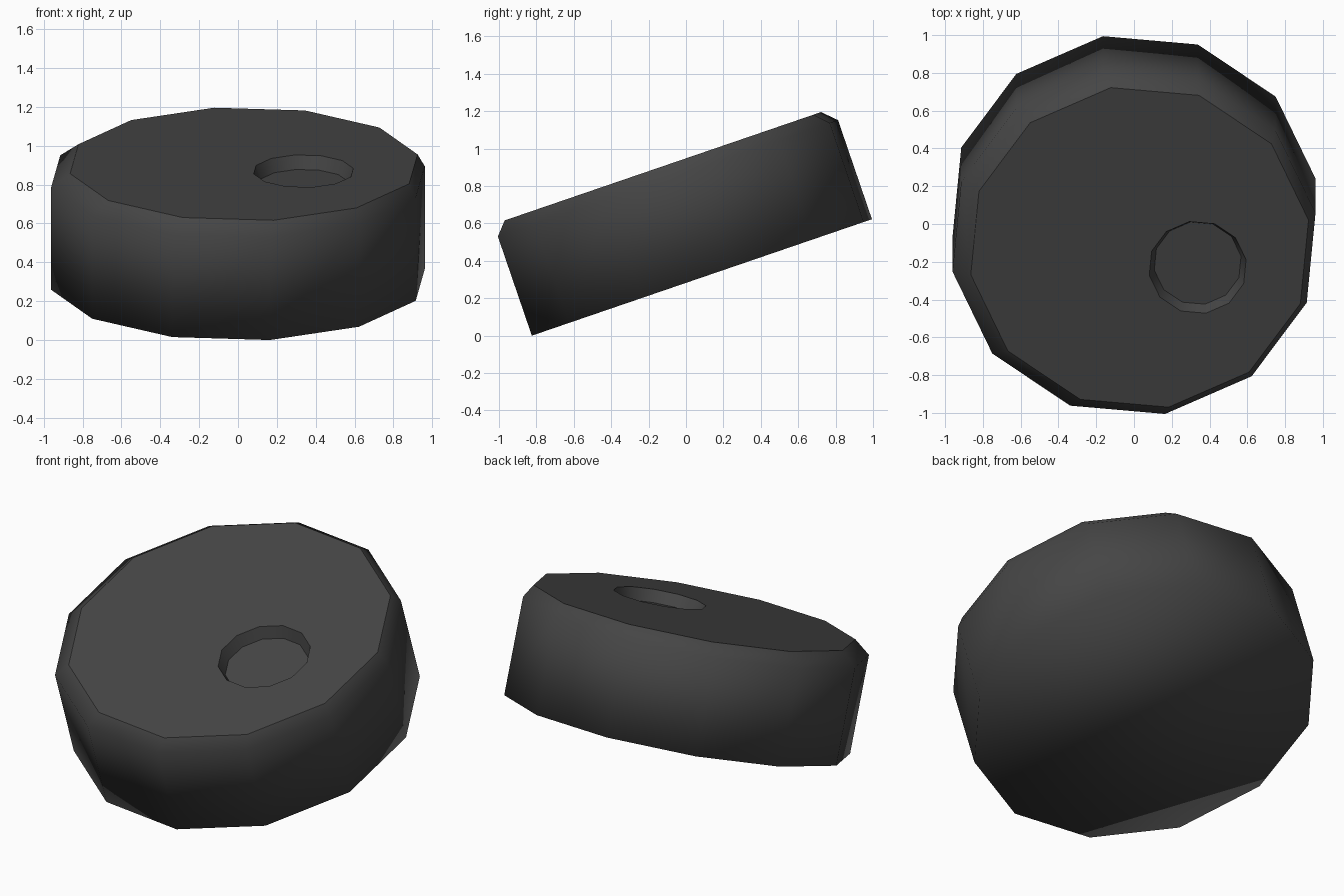
import bpy, bmesh, math
from mathutils import Matrix

cube = bpy.data.objects.get("Cube")
if cube:
    bpy.data.objects.remove(cube)

SIDES = 12
TURN = math.radians(9.7)

# Single dark rubber colour
mat = bpy.data.materials.new("dark_charcoal")
colour = (0.06, 0.06, 0.06, 1)
mat.use_nodes = True
mat.diffuse_color = colour
bsdf = next(n for n in mat.node_tree.nodes if n.type == 'BSDF_PRINCIPLED')
bsdf.inputs["Base Color"].default_value = colour

bm = bmesh.new()


def ring(x, y, z, radius):
    """One twelve-sided loop of vertices."""
    angles = [TURN + math.tau * i / SIDES for i in range(SIDES)]
    return [bm.verts.new((x + radius * math.cos(a), y + radius * math.sin(a), z))
            for a in angles]


def crease(loop):
    """Keep the shading edge sharp around a loop."""
    for i in range(SIDES):
        bm.edges.get((loop[i - 1], loop[i])).smooth = False


# Base, shoulder, bevelled top, dimple rim and dimple floor
base = ring(0, 0, 0, 0.975)
shoulder = ring(0, 0, 0.56, 0.975)
top = ring(0.03, -0.005, 0.63, 0.907)
rim = ring(0.337, -0.117, 0.63, 0.26)
floor = ring(0.337, -0.117, 0.56, 0.233)
loops = [base, shoulder, top, rim, floor]

for low, high in zip(loops, loops[1:]):
    for i in range(SIDES):
        bm.faces.new((low[i - 1], low[i], high[i], high[i - 1]))
bm.faces.new(list(reversed(base)))
bm.faces.new(floor)

# Soft sides and underside, crisp top face and dimple
for face in bm.faces:
    face.smooth = True
for loop in (top, rim, floor):
    crease(loop)

# Lean the slab forward so it rests on its front edge
bm.transform(Matrix.Translation((0, 0.085, 0.31)) @ Matrix.Rotation(math.radians(18.9), 4, 'X'))
lowest = min(v.co.z for v in bm.verts)
bmesh.ops.translate(bm, verts=bm.verts, vec=(0, 0, -lowest))

mesh = bpy.data.meshes.new("tilted_disc")
bm.to_mesh(mesh)
bm.free()
mesh.materials.append(mat)
disc = bpy.data.objects.new("tilted_disc", mesh)
bpy.context.collection.objects.link(disc)
